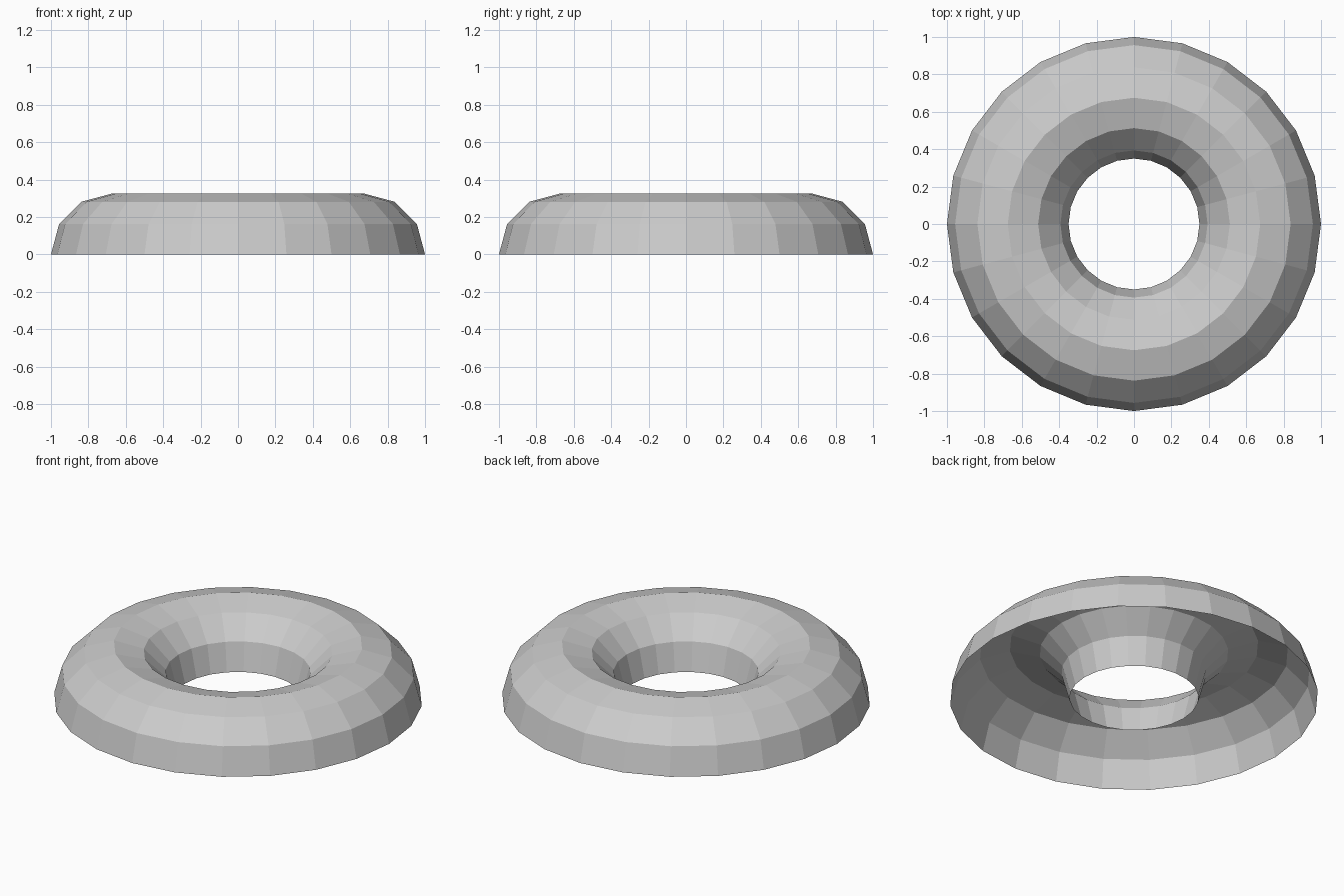
import bpy, bmesh

if "Cube" in bpy.data.objects:
    bpy.data.objects.remove(bpy.data.objects["Cube"])

# Low-poly ring: 24 segments around, 12 around the tube
bpy.ops.mesh.primitive_torus_add(major_segments=24, minor_segments=12,
                                 major_radius=0.675, minor_radius=0.325)
ring = bpy.context.object
ring.name = "half_ring_shell"

# Keep only the upper half, leaving the underside open
bm = bmesh.new()
bm.from_mesh(ring.data)
lower = [v for v in bm.verts if v.co.z < -0.01]
bmesh.ops.delete(bm, geom=lower, context='VERTS')
bm.to_mesh(ring.data)
bm.free()
ring.data.shade_flat()
